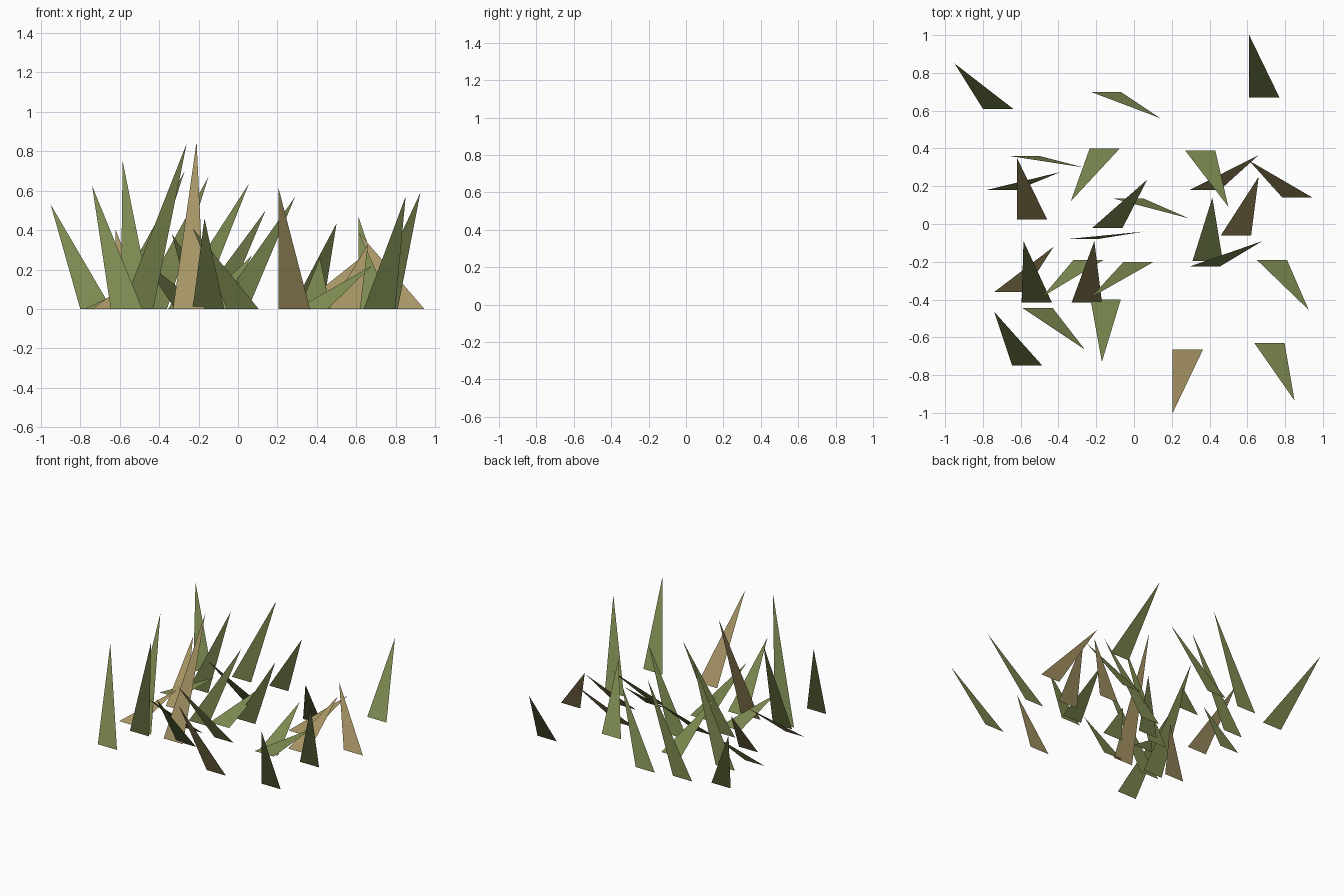
import bpy

WIDTH = 0.16

# each blade: left end of base x, base y, tip x, tip y, tip z
GREEN = [
    (-0.80, 0.61, -0.95, 0.85, 0.53), (-0.52, 0.67, -0.15, 0.67, 0.67),
    (-0.23, 0.70, 0.14, 0.56, 0.50), (0.61, 0.67, 0.61, 1.00, 0.47),
    (-0.66, 0.36, -0.27, 0.30, 0.70), (-0.78, 0.18, -0.39, 0.275, 0.18),
    (-0.235, 0.40, -0.335, 0.12, 0.38), (-0.22, -0.02, 0.07, 0.235, 0.27),
    (-0.11, 0.135, 0.29, 0.03, 0.57), (-0.355, -0.08, 0.055, -0.04, 0.635),
    (-0.32, -0.19, -0.485, -0.385, 0.25), (-0.055, -0.20, -0.23, -0.39, 0.41),
    (-0.23, -0.40, -0.17, -0.73, 0.46), (-0.59, -0.445, -0.26, -0.665, 0.84),
    (-0.595, -0.415, -0.585, -0.09, 0.75), (-0.645, -0.75, -0.74, -0.465, 0.625),
    (0.637, -0.63, 0.85, -0.935, 0.57), (0.65, -0.19, 0.925, -0.455, 0.59),
    (0.295, -0.225, 0.68, -0.09, 0.22), (0.31, -0.195, 0.415, 0.14, 0.26),
    (0.27, 0.39, 0.50, 0.09, 0.435),
]
DRY = [
    (-0.62, 0.025, -0.62, 0.35, 0.40), (-0.33, -0.415, -0.21, -0.09, 0.85),
    (-0.74, -0.36, -0.425, -0.12, 0.23), (0.205, -0.665, 0.205, -1.00, 0.615),
    (0.46, -0.06, 0.66, 0.25, 0.33), (0.785, 0.14, 0.61, 0.335, 0.39),
    (0.295, 0.18, 0.66, 0.365, 0.29),
]


def grass_tuft(name, blades, color):
    """Single-sided triangular blades, each with its base along x on the ground."""
    verts, faces = [], []
    for x, y, tx, ty, tz in blades:
        n = len(verts)
        verts += [(x, y, 0), (x + WIDTH, y, 0), (tx, ty, tz)]
        faces.append((n, n + 1, n + 2))
    mesh = bpy.data.meshes.new(name)
    mesh.from_pydata(verts, [], faces)
    mat = bpy.data.materials.new(name)
    mat.diffuse_color = (*color, 1)
    mesh.materials.append(mat)
    bpy.context.collection.objects.link(bpy.data.objects.new(name, mesh))


# green and dried blades
grass_tuft("green_grass_blades", GREEN, (0.20, 0.25, 0.08))
grass_tuft("dry_grass_blades", DRY, (0.39, 0.30, 0.13))
